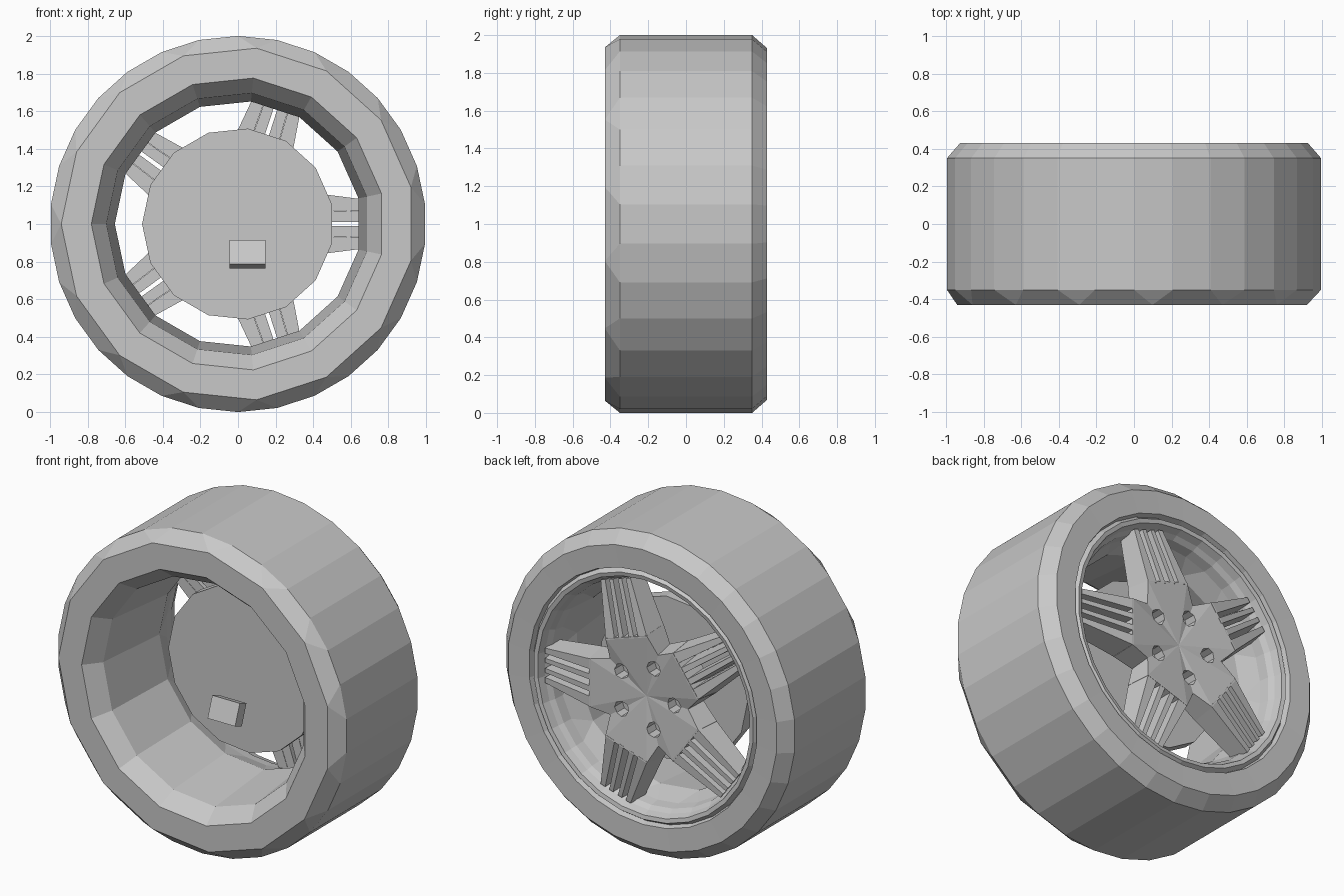
import bpy, bmesh
from math import sin, cos, radians
from mathutils import Matrix, Vector

cube = bpy.data.objects.get("Cube")
if cube:
    bpy.data.objects.remove(cube, do_unlink=True)

GREY = (0.58, 0.58, 0.58, 1)
grey = bpy.data.materials.new("plain_grey")
grey.use_nodes = True
grey.diffuse_color = GREY
grey.node_tree.nodes["Principled BSDF"].inputs["Base Color"].default_value = GREY


def finish(name, bm, solid=True):
    if solid:
        bmesh.ops.recalc_face_normals(bm, faces=bm.faces)
    mesh = bpy.data.meshes.new(name)
    bm.to_mesh(mesh)
    bm.free()
    mesh.materials.append(grey)
    obj = bpy.data.objects.new(name, mesh)
    bpy.context.collection.objects.link(obj)
    return obj


def polar(angle, r, y):
    return Vector((r * cos(radians(angle)), y, 1 + r * sin(radians(angle))))


def ring(bm, y, r, sides):
    # coarse rings sit half a fine step away from the fine rings
    start = 90 if sides == 30 else 84
    return [bm.verts.new(polar(start + 360 / sides * k, r, y)) for k in range(sides)]


def shell(name, profile):
    """Loft rings of 30 or 15 sides, given as (y, radius, sides)."""
    bm = bmesh.new()
    rings = [ring(bm, *p) for p in profile]
    for a, b in zip(rings, rings[1:]):
        n = len(a)
        if n == len(b):
            for i in range(n):
                j = (i + 1) % n
                bm.faces.new((a[i], b[i], b[j], a[j]))
            continue
        fine, coarse = (a, b) if n > len(b) else (b, a)
        for j in range(15):
            f, g = coarse[j], coarse[(j + 1) % 15]
            o0, o1, o2 = fine[2 * j - 1], fine[2 * j], fine[2 * j + 1]
            tri, quad = (f, o0, o1), (f, o1, o2, g)
            if fine is a:
                tri, quad = tri[::-1], quad[::-1]
            bm.faces.new(tri)
            bm.faces.new(quad)
    return finish(name, bm, solid=False)


def prism(bm, top, bottom):
    """Close a solid between two matching outlines."""
    t = [bm.verts.new(p) for p in top]
    b = [bm.verts.new(p) for p in bottom]
    n = len(t)
    bm.faces.new(t)
    bm.faces.new(b[::-1])
    for i in range(n):
        j = (i + 1) % n
        bm.faces.new((t[i], b[i], b[j], t[j]))


# Tyre and rim barrel
shell("tyre", [(-0.43, 0.78, 15), (-0.43, 0.94, 15), (-0.35, 1, 30), (0.35, 1, 30),
               (0.43, 0.93, 30), (0.425, 0.79, 30), (0.39, 0.78, 30)])
shell("rim", [(0.39, 0.78, 30), (0.42, 0.76, 30), (0.415, 0.735, 30), (0.37, 0.72, 30),
              (0.34, 0.70, 30), (0.28, 0.69, 30), (0.16, 0.655, 15),
              (-0.33, 0.70, 15), (-0.43, 0.78, 15)])


def spoke_point(angle, u, v, y):
    c, s = cos(radians(angle)), sin(radians(angle))
    return Vector((u * c - v * s, y, 1 + u * s + v * c))


# Star-shaped hub with a shallow dished face
bm = bmesh.new()
outline, base = [], []
for k in range(5):
    a = 72 * k
    for u, v, y in ((0.24, -0.176, 0.405), (0.37, -0.15, 0.43), (0.37, 0.15, 0.43)):
        outline.append(bm.verts.new(spoke_point(a, u, v, y)))
        base.append(bm.verts.new(spoke_point(a, u * 1.04, v * 1.12, 0.28)))
centre = bm.verts.new((0, 0.39, 1))
for i in range(15):
    j = (i + 1) % 15
    bm.faces.new((centre, outline[i], outline[j]))
    bm.faces.new((outline[i], base[i], base[j], outline[j]))
bm.faces.new(base[::-1])
hub = finish("hub", bm)

# Lug holes cut between the spokes
bm = bmesh.new()
for k in range(5):
    mid = polar(36 + 72 * k, 0.2, 0)
    holes = [[mid + Vector((0.047 * cos(radians(45 * i)), y, 0.047 * sin(radians(45 * i))))
              for i in range(8)] for y in (0.5, 0.33)]
    prism(bm, *holes)
cutter = finish("lug_hole_cutter", bm)
cutter.hide_render = True
cut = hub.modifiers.new("lug_holes", 'BOOLEAN')
cut.object = cutter
cut.solver = 'EXACT'
bpy.context.view_layer.objects.active = hub
bpy.ops.object.modifier_apply(modifier=cut.name)
bpy.data.objects.remove(cutter, do_unlink=True)

# Four slim bars per spoke, with slots between them
bm = bmesh.new()
bars = ((0.02, 0.055, 0.018, 0.045), (0.085, 0.15, 0.075, 0.108))
for k in range(5):
    for side in (1, -1):
        for in0, out0, in1, out1 in bars:
            top = [(0.36, in0, 0.43), (0.705, in1, 0.385),
                   (0.705, out1, 0.385), (0.36, out0, 0.43)]
            low = [(0.36, in0 - 0.008, 0.28), (0.69, in1 - 0.008, 0.28),
                   (0.69, out1 + 0.02, 0.28), (0.36, out0 + 0.02, 0.28)]
            prism(bm, *[[spoke_point(72 * k, u, side * v, y) for u, v, y in pts]
                        for pts in (top, low)])
finish("spoke_bars", bm)

# Brake disc behind the spokes
bm = bmesh.new()
prism(bm, *[[polar(84 + 24 * i, 0.51, y) for i in range(15)] for y in (0.04, 0.12)])
finish("brake_disc", bm)

# Small tilted block in the barrel
bm = bmesh.new()
bmesh.ops.create_cube(bm, size=1, matrix=Matrix.Translation((0.05, -0.18, 0.84))
                      @ Matrix.Rotation(radians(-20), 4, 'X')
                      @ Matrix.Diagonal((0.19, 0.07, 0.135, 1)))
finish("brake_block", bm)
